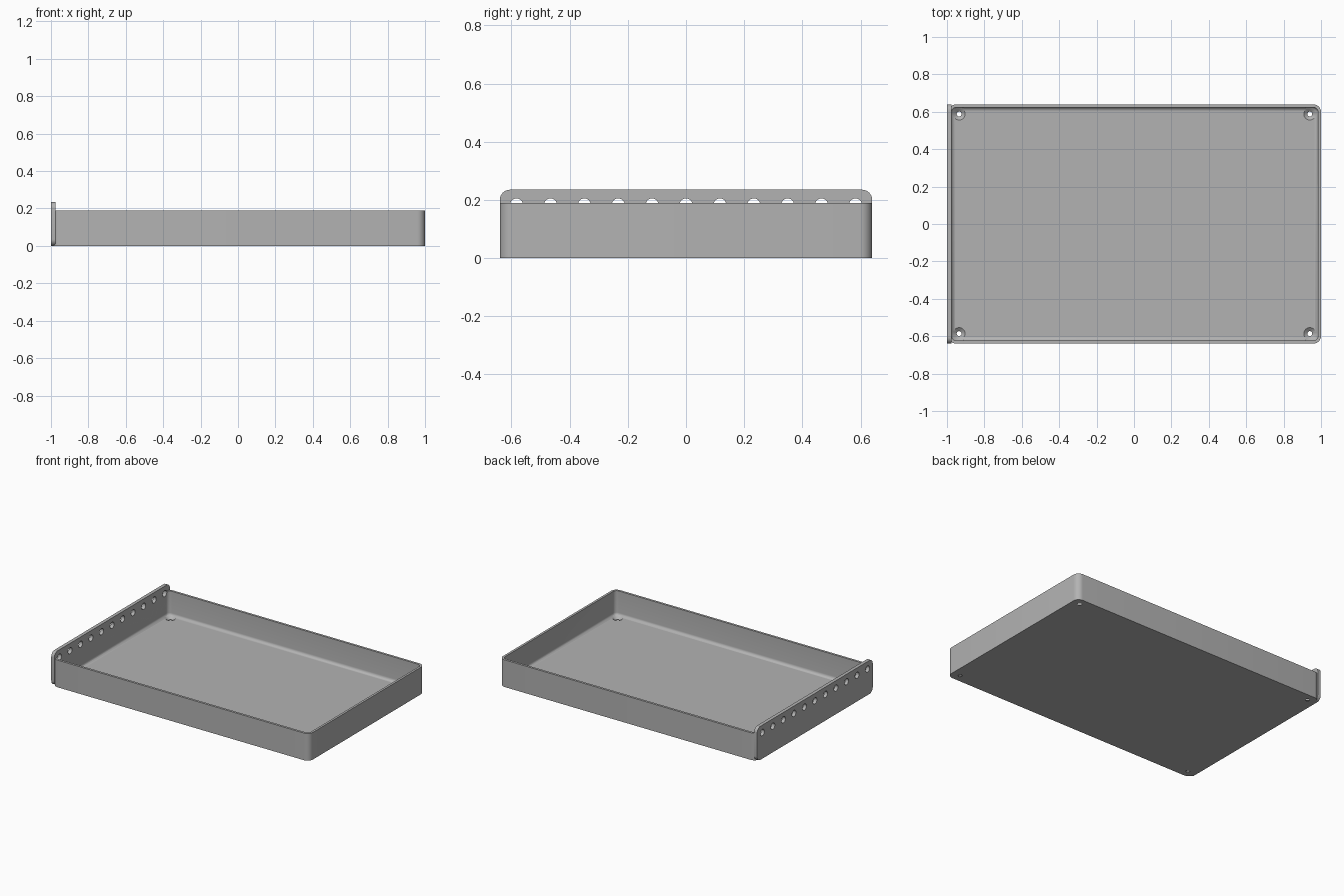
import bpy, bmesh
from math import cos, sin, pi
from mathutils import Matrix

if "Cube" in bpy.data.objects:
    bpy.data.objects.remove(bpy.data.objects["Cube"], do_unlink=True)

grey = bpy.data.materials.new("plain grey")
grey.use_nodes = True
grey.diffuse_color = (0.45, 0.45, 0.45, 1)
grey.node_tree.nodes["Principled BSDF"].inputs["Base Color"].default_value = grey.diffuse_color

LEFT, RIGHT, HALF_Y = -0.992, 1.0, 0.64   # tray outline
HEIGHT, WALL, FLOOR = 0.19, 0.016, 0.018
CORNER, FILLET = 0.042, 0.02
PLATE_IN, PLATE_TOP = -0.976, 0.235


def rounded_rect(x0, x1, y0, y1, r, steps=8):
    """Counter-clockwise outline of a rectangle with round corners."""
    centres = [(x1 - r, y1 - r), (x0 + r, y1 - r), (x0 + r, y0 + r), (x1 - r, y0 + r)]
    return [(cx + r * cos((q + i / steps) * pi / 2), cy + r * sin((q + i / steps) * pi / 2))
            for q, (cx, cy) in enumerate(centres) for i in range(steps + 1)]


def loft(name, rings):
    """Closed solid skinned through matching rings of points."""
    bm = bmesh.new()
    loops = [[bm.verts.new(p) for p in ring] for ring in rings]
    for a, b in zip(loops, loops[1:]):
        for i in range(len(a)):
            j = (i + 1) % len(a)
            bm.faces.new((a[i], a[j], b[j], b[i]))
    bm.faces.new(loops[0][::-1])
    bm.faces.new(loops[-1])
    bmesh.ops.recalc_face_normals(bm, faces=bm.faces)
    return finish(name, bm)


def finish(name, bm):
    mesh = bpy.data.meshes.new(name)
    bm.to_mesh(mesh)
    bm.free()
    mesh.materials.append(grey)
    obj = bpy.data.objects.new(name, mesh)
    bpy.context.scene.collection.objects.link(obj)
    return obj


def cones(name, places, r1, r2, depth, turn=Matrix()):
    """One mesh of equal cylinders or cones, used as a cutter."""
    bm = bmesh.new()
    for p in places:
        bmesh.ops.create_cone(bm, cap_ends=True, segments=32, radius1=r1, radius2=r2,
                              depth=depth, matrix=Matrix.Translation(p) @ turn)
    obj = finish(name, bm)
    obj.hide_render = True
    return obj


def cut(obj, cutter):
    bpy.ops.object.select_all(action="DESELECT")
    bpy.context.view_layer.objects.active = obj
    obj.select_set(True)
    mod = obj.modifiers.new("cut", "BOOLEAN")
    mod.operation, mod.solver, mod.object = "DIFFERENCE", "EXACT", cutter
    bpy.ops.object.modifier_apply(modifier=mod.name)


# Tray: outer wall, rim, inner wall, filleted foot and floor
def tray_ring(inset, z):
    outline = rounded_rect(LEFT + inset, RIGHT - inset, -HALF_Y + inset, HALF_Y - inset, CORNER - inset)
    return [(x, y, z) for x, y in outline]


foot = [(WALL + FILLET * (1 - cos(a)), FLOOR + FILLET * (1 - sin(a)))
        for a in (i * pi / 12 for i in range(7))]
tray = loft("tray", [tray_ring(*p) for p in [(0, 0), (0, HEIGHT), (WALL, HEIGHT)] + foot])

# Tall end plate with rounded corners
plate = loft("end_plate", [[(x, y, z) for y, z in rounded_rect(-HALF_Y, HALF_Y, 0, PLATE_TOP, 0.035)]
                           for x in (-1.0, PLATE_IN)])

# Row of round holes through the plate and the wall behind it
row = cones("row_cutter", [(-0.98, (i - 5) * 0.1165, 0.183) for i in range(11)],
            0.022, 0.022, 0.1, Matrix.Rotation(pi / 2, 4, "Y"))
cut(plate, row)
cut(tray, row)

# Countersunk screw holes in the floor corners
spots = [(x, y) for x in (LEFT + 0.057, RIGHT - 0.06) for y in (-0.586, 0.588)]
shafts = cones("shaft_cutter", [(x, y, 0) for x, y in spots], 0.013, 0.013, 0.1)
sinks = cones("sink_cutter", [(x, y, FLOOR - 0.004) for x, y in spots], 0.013, 0.041, 0.022)
cut(tray, shafts)
cut(tray, sinks)

for helper in (row, shafts, sinks):
    bpy.data.objects.remove(helper, do_unlink=True)

# Smooth the curves, keep the edges crisp
for obj in (tray, plate):
    bpy.ops.object.select_all(action="DESELECT")
    bpy.context.view_layer.objects.active = obj
    obj.select_set(True)
    bpy.ops.object.shade_smooth_by_angle(angle=pi / 6)
